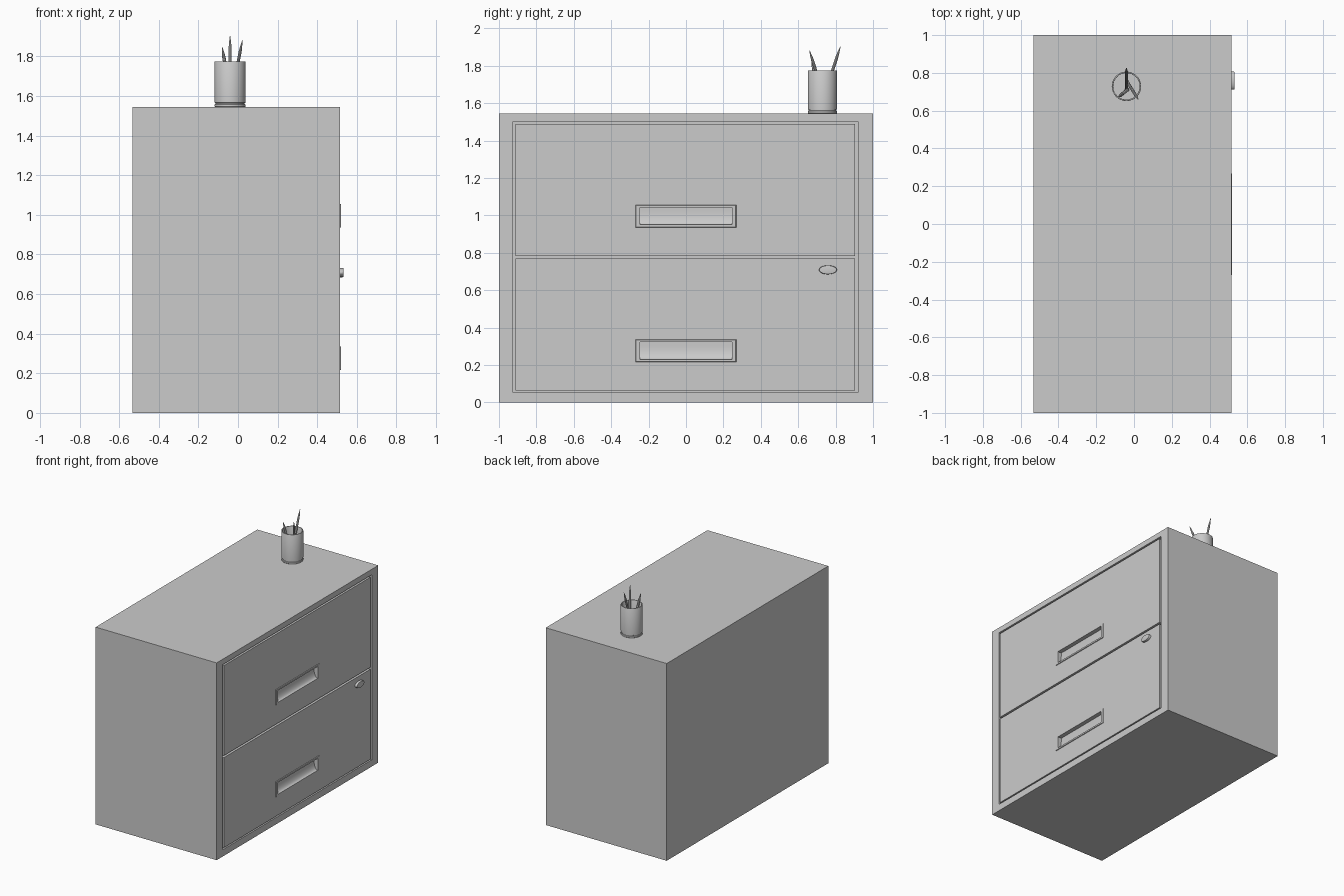
import bpy, bmesh, math
from mathutils import Vector

if "Cube" in bpy.data.objects:
    bpy.data.objects.remove(bpy.data.objects["Cube"])

FRONT = 0.515      # x of the drawer faces
RECESS = 0.485     # x of the back of the drawer recess


def finish(name, bm, smooth=False):
    bmesh.ops.remove_doubles(bm, verts=bm.verts, dist=1e-5)
    bmesh.ops.recalc_face_normals(bm, faces=bm.faces)
    me = bpy.data.meshes.new(name)
    bm.to_mesh(me)
    bm.free()
    ob = bpy.data.objects.new(name, me)
    bpy.context.collection.objects.link(ob)
    if smooth:
        bpy.context.view_layer.objects.active = ob
        ob.select_set(True)
        bpy.ops.object.shade_smooth_by_angle(angle=math.radians(35))
        ob.select_set(False)
    return ob


def loft(bm, loops, cap_start=False, cap_end=False):
    rings = [[bm.verts.new(p) for p in lp] for lp in loops]
    for a, b in zip(rings, rings[1:]):
        n = len(a)
        for i in range(n):
            bm.faces.new((a[i], a[(i + 1) % n], b[(i + 1) % n], b[i]))
    if cap_start:
        bm.faces.new(rings[0])
    if cap_end:
        bm.faces.new(rings[-1])


def rect(x, y0, y1, z0, z1):
    return [(x, y0, z0), (x, y1, z0), (x, y1, z1), (x, y0, z1)]


def circle(c, r, u, v, n):
    return [c + u * (r * math.cos(2 * math.pi * i / n)) + v * (r * math.sin(2 * math.pi * i / n))
            for i in range(n)]


# cabinet shell with a shallow recess for the drawers
bm = bmesh.new()
loft(bm, [rect(-0.533, -1, 1, 0, 1.545), rect(FRONT, -1, 1, 0, 1.545),
          rect(FRONT, -0.925, 0.92, 0.053, 1.502), rect(RECESS, -0.925, 0.92, 0.053, 1.502)],
     True, True)
finish("cabinet_body", bm)


def drawer(name, z0, z1, hz):
    # drawer face with a hole for the handle centred on height hz
    y0, y1 = -0.247, 0.245
    h0, h1 = hz - 0.046, hz + 0.046
    bm = bmesh.new()
    loft(bm, [rect(RECESS, -0.911, 0.903, z0, z1), rect(FRONT, -0.911, 0.903, z0, z1),
              rect(FRONT, y0, y1, h0, h1)])
    finish(name + "_front", bm)
    # raised, sloping rim round the handle
    bm = bmesh.new()
    loft(bm, [rect(FRONT, y0 - 0.024, y1 + 0.024, h0 - 0.014, h1 + 0.014),
              rect(FRONT + 0.005, y0 - 0.02, y1 + 0.02, h0 - 0.012, h1 + 0.012),
              rect(FRONT + 0.005, y0, y1, h0, h1), rect(FRONT, y0, y1, h0, h1)])
    finish(name + "_handle_rim", bm)
    # scooped finger pull: curves inwards from bottom to top
    prof = [(FRONT, h0)]
    for i in range(1, 9):
        a = math.pi / 2 * i / 8
        prof.append((FRONT - 0.028 * math.sin(a), h0 + 0.07 * (1 - math.cos(a))))
    prof += [(FRONT - 0.028, h1), (FRONT, h1)]
    bm = bmesh.new()
    ends = [[bm.verts.new((x, y, z)) for x, z in prof] for y in (y0, y1)]
    for i in range(len(prof) - 1):
        bm.faces.new((ends[0][i], ends[0][i + 1], ends[1][i + 1], ends[1][i]))
    for e in ends:
        bm.faces.new(e)
    finish(name + "_finger_pull", bm, True)


drawer("upper_drawer", 0.784, 1.489, 0.996)
drawer("lower_drawer", 0.063, 0.769, 0.276)

# oval lock button
bm = bmesh.new()
loops = []
for x, s in ((FRONT - 0.005, 1), (0.528, 1), (0.532, 0.94), (0.533, 0.8)):
    loops.append([(x, 0.759 + 0.048 * s * math.cos(t), 0.709 + 0.024 * s * math.sin(t))
                  for t in (2 * math.pi * i / 32 for i in range(32))])
loft(bm, loops, True, True)
finish("lock_button", bm, True)

# pencil cup with a groove above the base
X, Y, Z = Vector((1, 0, 0)), Vector((0, 1, 0)), Vector((0, 0, 1))
cup = [(0.076, 1.545), (0.078, 1.547), (0.078, 1.558), (0.074, 1.56), (0.074, 1.565),
       (0.078, 1.567), (0.078, 1.773), (0.077, 1.775), (0.071, 1.775), (0.070, 1.773),
       (0.070, 1.56)]
bm = bmesh.new()
loft(bm, [circle(Vector((-0.04, 0.729, z)), r, X, Y, 32) for r, z in cup], True, True)
finish("pencil_cup", bm, True)


# pencils leaning in the cup
def pencil(name, foot, tip, r):
    foot, tip = Vector(foot), Vector(tip)
    d = (tip - foot).normalized()
    u = d.cross(X).normalized()
    v = d.cross(u)
    bm = bmesh.new()
    loft(bm, [circle(foot.lerp(tip, t), r * s, u, v, 10)
              for t, s in ((0, 0.6), (0.04, 1), (0.82, 1), (0.92, 0.6), (1, 0.15))], True, True)
    finish(name, bm, True)


pencil("pencil_back", (-0.04, 0.712, 1.562), (-0.04, 0.826, 1.904), 0.008)
pencil("pencil_right", (-0.04, 0.76, 1.562), (0.022, 0.66, 1.882), 0.008)
pencil("pencil_left", (-0.032, 0.713, 1.562), (-0.08, 0.674, 1.848), 0.009)
